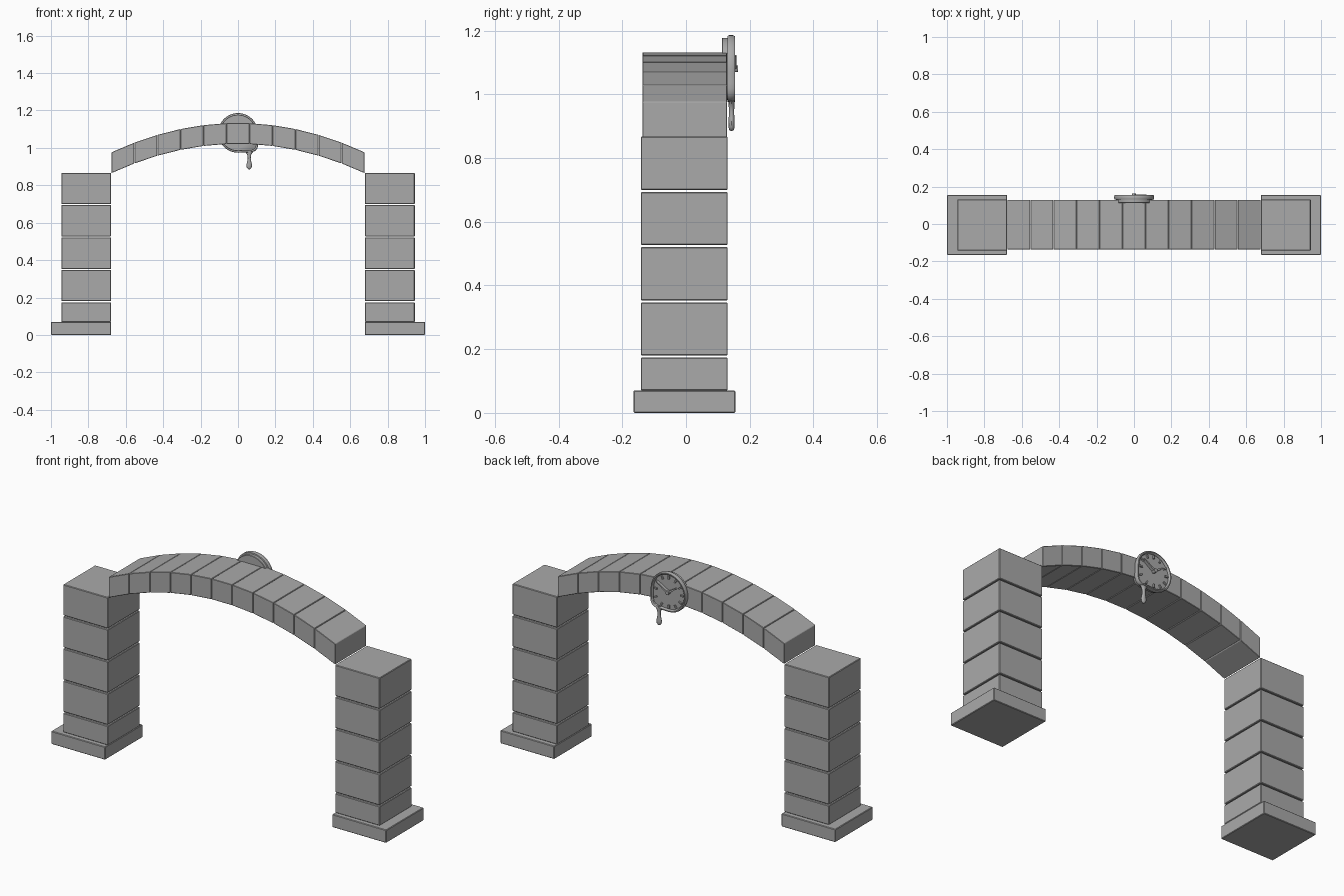
import bpy, bmesh, math
from mathutils import Vector

cube = bpy.data.objects.get("Cube")
if cube:
    bpy.data.objects.remove(cube)

stone = bpy.data.materials.new("stone grey")
stone.use_nodes = True
GREY = (0.4, 0.4, 0.4, 1)
stone.diffuse_color = GREY
stone.node_tree.nodes["Principled BSDF"].inputs["Base Color"].default_value = GREY


def loft(name, rings, bevel=0, smooth=False):
    """Skin a list of equal-length point rings and cap both ends."""
    bm = bmesh.new()
    loops = [[bm.verts.new(p) for p in ring] for ring in rings]
    n = len(loops[0])
    for a, b in zip(loops, loops[1:]):
        for i in range(n):
            j = (i + 1) % n
            bm.faces.new((a[i], a[j], b[j], b[i]))
    bm.faces.new(loops[0])
    bm.faces.new(loops[-1])
    bmesh.ops.recalc_face_normals(bm, faces=bm.faces)
    mesh = bpy.data.meshes.new(name)
    bm.to_mesh(mesh)
    bm.free()
    mesh.materials.append(stone)
    obj = bpy.data.objects.new(name, mesh)
    bpy.context.collection.objects.link(obj)
    if bevel:
        mod = obj.modifiers.new("worn edges", "BEVEL")
        mod.width = bevel
        mod.segments = 1
    if smooth:
        bpy.ops.object.select_all(action="DESELECT")
        obj.select_set(True)
        bpy.context.view_layer.objects.active = obj
        bpy.ops.object.shade_smooth_by_angle(angle=math.radians(40))
    return obj


def prism(name, outline, y0, y1, bevel=0):
    """Extrude an x-z outline from y0 to y1."""
    return loft(name, [[(x, y, z) for x, z in outline] for y in (y0, y1)], bevel)


def block(name, x0, x1, y0, y1, z0, z1):
    return prism(name, [(x0, z0), (x1, z0), (x1, z1), (x0, z1)], y0, y1, 0.003)


# Pillars: plinth, short first course and four full courses
courses = [(0.07, 0.174), (0.18, 0.347), (0.353, 0.521), (0.527, 0.694), (0.70, 0.867)]
for side, s in (("left", 1), ("right", -1)):
    block(f"{side}_plinth", s * 0.678, s * 1.0, -0.165, 0.155, 0, 0.07)
    for i, (z0, z1) in enumerate(courses):
        block(f"{side}_pillar_block_{i + 1}", s * 0.678, s * 0.945, -0.142, 0.131, z0, z1)

# Arch: eleven sheared blocks with upright joints
SPAN, COUNT = 0.677, 11


def arch_z(x):
    return 1.133 - 0.157 * (x / SPAN) ** 2


for i in range(COUNT):
    x0 = -SPAN + 2 * SPAN * i / COUNT + 0.001
    x1 = -SPAN + 2 * SPAN * (i + 1) / COUNT - 0.001
    prism(f"arch_block_{i + 1}",
          [(x0, arch_z(x0) - 0.111), (x1, arch_z(x1) - 0.111), (x1, arch_z(x1)), (x0, arch_z(x0))],
          -0.137, 0.129, 0.002)

# Sagging clock on the back of the keystone
CLOCK_Z = 1.08


def clock_point(angle, scale):
    sag = math.exp(-((angle + 0.75) / 0.36) ** 2)
    r = scale * (0.106 + 0.028 * sag)
    return r * math.cos(angle), CLOCK_Z + r * math.sin(angle)


angles = [-math.pi + 2 * math.pi * i / 48 for i in range(48)]
profile = [(0.9, 0.113), (0.92, 0.115), (0.92, 0.13), (0.98, 0.131), (1.0, 0.137),
           (1.0, 0.147), (0.97, 0.154), (0.92, 0.154), (0.88, 0.15), (0.87, 0.143)]
rings = []
for scale, y in profile:
    pts = [clock_point(a, scale) for a in angles]
    rings.append([(x, y, z) for x, z in pts])
loft("clock_case", rings, smooth=True)


def bar(name, start, end, w0, w1, y0, y1):
    """Flat tapered bar between two x-z points."""
    a, b = Vector(start), Vector(end)
    d = (b - a).normalized()
    n = Vector((-d.y, d.x))
    prism(name, [a + n * w0, a - n * w0, b - n * w1, b + n * w1], y0, y1)


# Hour marks and hands
for i in range(12):
    a = -math.pi + math.pi * i / 6
    bar(f"hour_mark_{i + 1}", clock_point(a, 0.66), clock_point(a, 0.82), 0.004, 0.004, 0.142, 0.151)
hub = (0, CLOCK_Z)
bar("minute_hand", hub, (0.066, CLOCK_Z + 0.042), 0.006, 0.002, 0.142, 0.159)
bar("hour_hand", hub, (-0.046, CLOCK_Z + 0.032), 0.006, 0.003, 0.142, 0.156)
prism("hand_hub", [(0.01 * math.cos(a), CLOCK_Z + 0.01 * math.sin(a)) for a in angles[::4]],
      0.142, 0.163)

# Drip hanging from the rim
drip = [(0.99, 0.026), (0.976, 0.02), (0.965, 0.011), (0.945, 0.008), (0.925, 0.011),
        (0.908, 0.016), (0.895, 0.013), (0.888, 0.007), (0.885, 0.002)]
loft("clock_drip",
     [[(0.06 + r * math.cos(a), 0.143 + min(r, 0.009) * math.sin(a), z) for a in angles[::4]]
      for z, r in drip], smooth=True)
